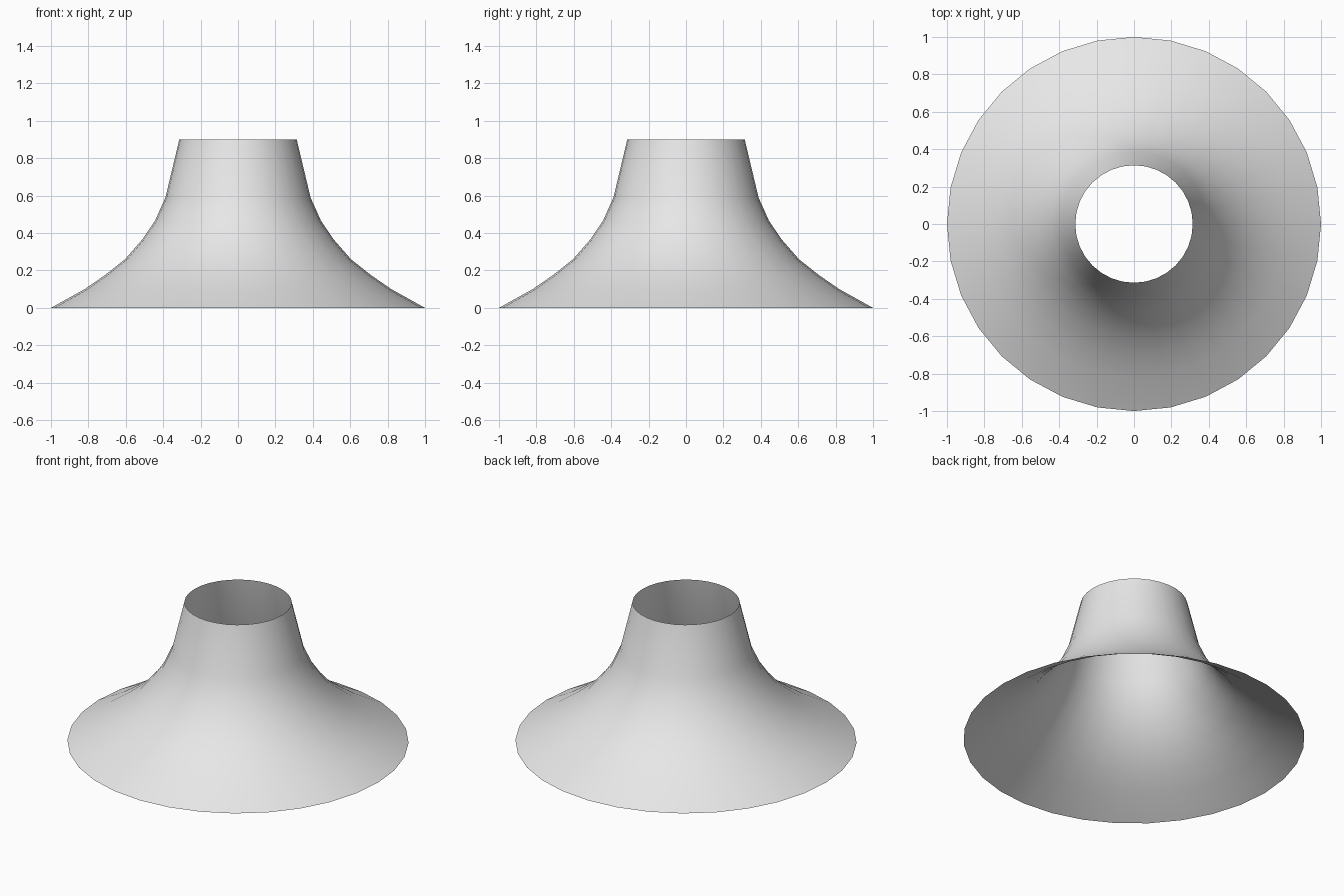
import bpy
import bmesh
from math import radians, tau
from mathutils import Vector

default = bpy.data.objects.get("Cube")
if default:
    bpy.data.objects.remove(default)

SIDES = 32

# Flared profile as (radius, height), from the wide rim up to the open neck
PROFILE = [(1.0, 0.0), (0.82, 0.10), (0.71, 0.176), (0.604, 0.26),
           (0.513, 0.364), (0.444, 0.465), (0.388, 0.59), (0.314, 0.9)]

# Plain light grey
grey = bpy.data.materials.new("light grey")
grey.use_nodes = True
color = (0.8, 0.8, 0.8, 1.0)
grey.diffuse_color = color
grey.node_tree.nodes["Principled BSDF"].inputs["Base Color"].default_value = color

# Thin open skirt, made by spinning the profile around z
bm = bmesh.new()
verts = [bm.verts.new((r, 0, z)) for r, z in PROFILE]
edges = [bm.edges.new(pair) for pair in zip(verts, verts[1:])]
bmesh.ops.spin(bm, geom=verts + edges, cent=(0, 0, 0), axis=(0, 0, 1),
               angle=tau, steps=SIDES, use_merge=False)
bmesh.ops.remove_doubles(bm, verts=bm.verts, dist=0.001)

# Turn every face outward
bm.normal_update()
inward = [f for f in bm.faces
          if f.normal.dot(Vector((*f.calc_center_median().xy, 0))) < 0]
bmesh.ops.reverse_faces(bm, faces=inward)

mesh = bpy.data.meshes.new("flared_skirt")
bm.to_mesh(mesh)
bm.free()
mesh.materials.append(grey)

skirt = bpy.data.objects.new("flared_skirt", mesh)
bpy.context.collection.objects.link(skirt)
bpy.ops.object.select_all(action="DESELECT")
skirt.select_set(True)
bpy.context.view_layer.objects.active = skirt
bpy.ops.object.shade_smooth_by_angle(angle=radians(40))
